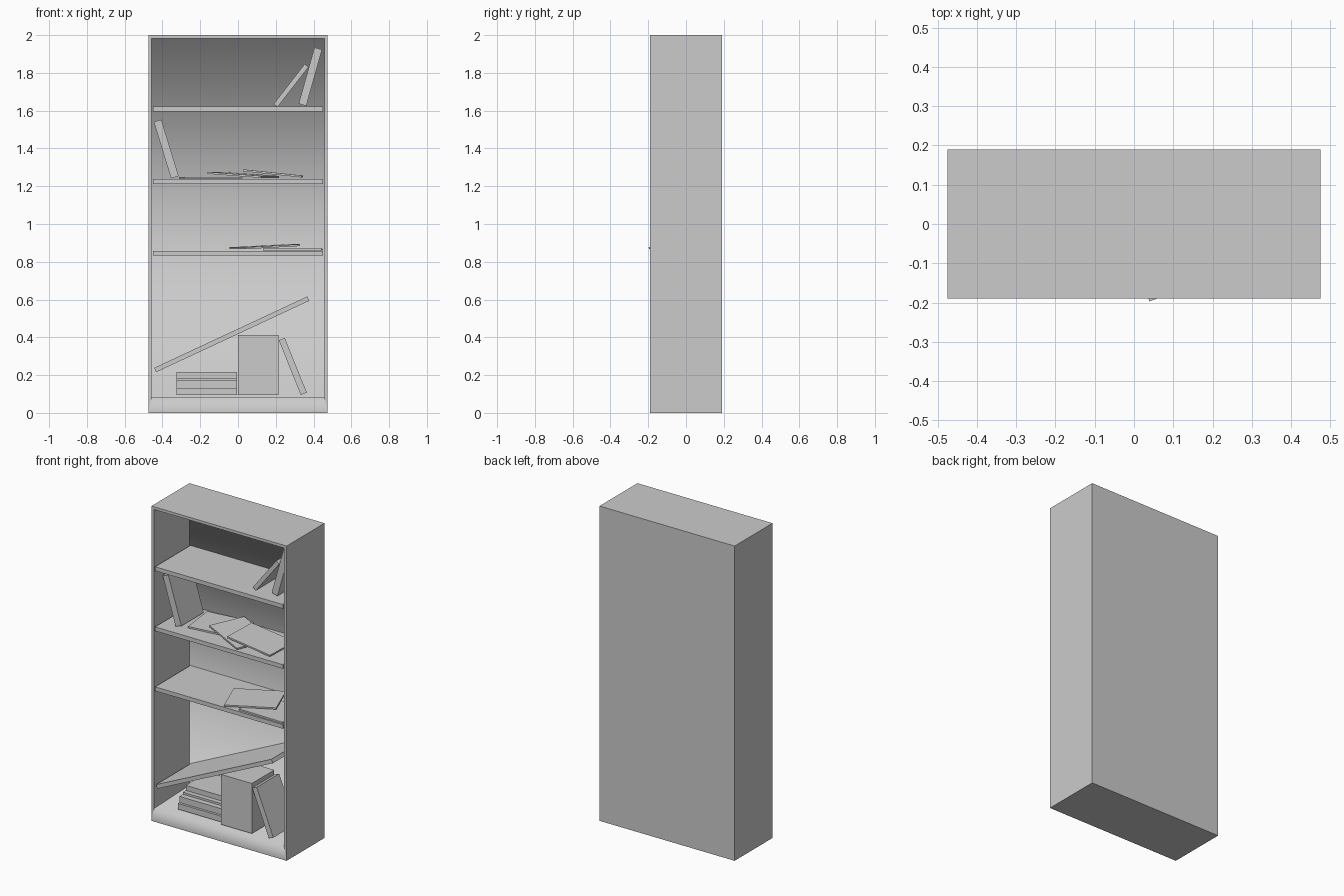
import bpy, bmesh, math
from mathutils import Matrix

if "Cube" in bpy.data.objects:
    bpy.data.objects.remove(bpy.data.objects["Cube"], do_unlink=True)

grey = bpy.data.materials.new("plain_grey")
grey.use_nodes = True
colour = (0.6, 0.6, 0.6, 1)
grey.diffuse_color = colour
grey.node_tree.nodes["Principled BSDF"].inputs["Base Color"].default_value = colour

W, D, H = 0.95, 0.38, 2.0
WALL = 0.025
FRONT, BACK = -D / 2, D / 2 - WALL
FLOOR = 0.095


def add_object(name, bm):
    mesh = bpy.data.meshes.new(name)
    bm.to_mesh(mesh)
    bm.free()
    mesh.materials.append(grey)
    obj = bpy.data.objects.new(name, mesh)
    bpy.context.collection.objects.link(obj)
    return obj


def board(name, size, centre, lean=0, turn=0):
    """Box leaned about the y axis, then turned about z (degrees)."""
    bm = bmesh.new()
    bmesh.ops.create_cube(bm, size=1)
    place = (Matrix.Translation(centre)
             @ Matrix.Rotation(math.radians(turn), 4, "Z")
             @ Matrix.Rotation(math.radians(lean), 4, "Y")
             @ Matrix.Diagonal((*size, 1)))
    bmesh.ops.transform(bm, matrix=place, verts=bm.verts)
    return add_object(name, bm)


def case():
    """Solid box with its front inset and pushed in to form the open carcass."""
    bm = bmesh.new()
    bmesh.ops.create_cube(bm, size=1)
    bmesh.ops.transform(bm, matrix=Matrix.Translation((0, 0, H / 2))
                        @ Matrix.Diagonal((W, D, H, 1)), verts=bm.verts)
    opening = min(bm.faces, key=lambda f: f.calc_center_median().y)
    bmesh.ops.inset_region(bm, faces=[opening], thickness=WALL)
    for v in opening.verts:
        if v.co.z < H / 2:
            v.co.z = FLOOR - 0.012
    pushed = bmesh.ops.extrude_discrete_faces(bm, faces=[opening])["faces"][0]
    for v in pushed.verts:
        v.co.y = BACK
        if v.co.z < H / 2:
            v.co.z = FLOOR
    bm.normal_update()

    # Plinth, floor, back and ceiling blend softly; every other edge is crisp
    for f in bm.faces:
        f.smooth = True
    for e in bm.edges:
        a, b = e.verts
        level = abs(a.co.z - b.co.z) < 0.001 and abs(a.co.x - b.co.x) > 0.5
        inner = abs(a.co.x) < W / 2 - 0.01
        top_lip = a.co.z > H / 2 and a.co.y < 0
        e.smooth = level and inner and not top_lip
    return add_object("bookcase_case", bm)


case()

# Shelves
for i, z in enumerate((0.845, 1.226, 1.608)):
    board(f"shelf_{i + 1}", (W - 2 * WALL, BACK - FRONT, 0.026),
          (0, (FRONT + BACK) / 2, z))

# Upright books leaning sideways: x, z, thickness, height, lean, front y
leaning = [
    (0.281, 1.733, 0.026, 0.268, 37.8, -0.12),
    (0.383, 1.78, 0.042, 0.31, 15.7, -0.12),
    (-0.38, 1.397, 0.042, 0.313, -17, -0.12),
    (0.29, 0.246, 0.034, 0.312, -22, -0.165),
]
for i, (x, z, thick, tall, lean, y) in enumerate(leaning):
    board(f"leaning_book_{i + 1}", (thick, 0.225, tall), (x, y + 0.1125, z), lean)

# Thin books lying loose: centre, lean, turn
loose = [
    ((-0.145, 0.04, 1.245), 0, 7),
    ((0.028, -0.014, 1.26), 4, -24),
    ((0.185, -0.035, 1.268), 6, -2),
    ((0.29, -0.065, 0.865), 0, -1),
    ((0.142, -0.032, 0.88), -3, 21),
]
for i, (centre, lean, turn) in enumerate(loose):
    board(f"loose_book_{i + 1}", (0.31, 0.235, 0.01), centre, lean, turn)

# Stacked books: front y, thickness
z = FLOOR
for i, (y, thick) in enumerate(((-0.14, 0.037), (-0.125, 0.039),
                                (-0.09, 0.013), (-0.06, 0.032))):
    board(f"stacked_book_{i + 1}", (0.32, 0.22, thick),
          (-0.165, y + 0.11, z + thick / 2))
    z += thick

# Upright block and the fallen shelf resting on it
board("upright_block", (0.215, 0.225, 0.318), (0.107, -0.055, FLOOR + 0.159))
board("fallen_shelf", (0.895, BACK - FRONT, 0.025),
      (-0.033, (FRONT + BACK) / 2, 0.416), -25)
